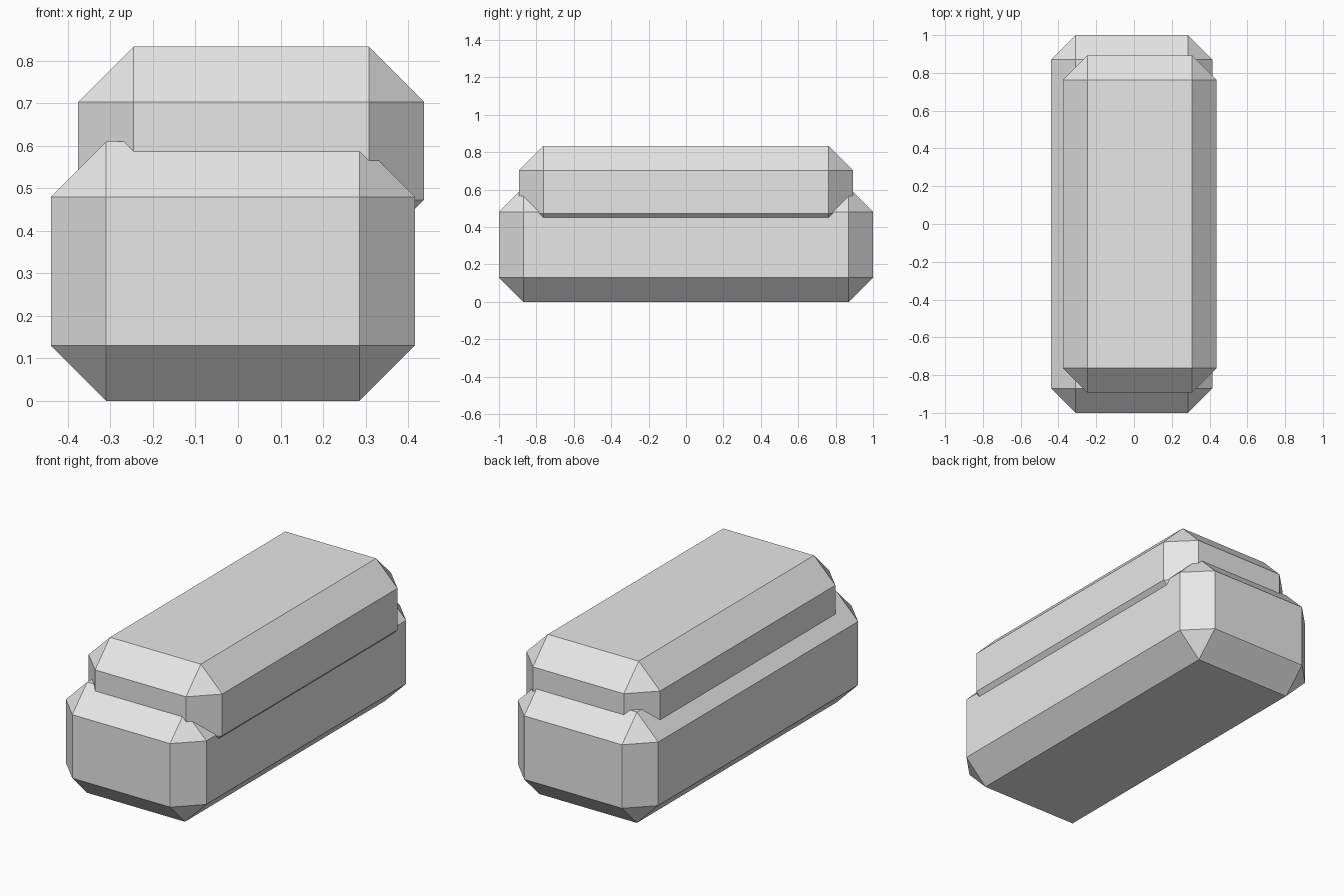
import bpy
import bmesh
from mathutils import Vector

cube = bpy.data.objects.get("Cube")
if cube:
    bpy.data.objects.remove(cube, do_unlink=True)

# Single light grey material
grey = bpy.data.materials.new("light_grey")
grey.use_nodes = True
colour = (0.8, 0.8, 0.8, 1)
grey.diffuse_color = colour
grey.node_tree.nodes["Principled BSDF"].inputs["Base Color"].default_value = colour

CHAMFER = 0.13


def chamfered_box(name, low, high):
    """Flat-shaded box with every edge chamfered, spanning low to high."""
    low, high = Vector(low), Vector(high)
    bm = bmesh.new()
    bmesh.ops.create_cube(bm, size=1)
    bmesh.ops.scale(bm, vec=high - low, verts=bm.verts)
    bmesh.ops.bevel(bm, geom=bm.edges[:], offset=CHAMFER, segments=1,
                    affect='EDGES')
    mesh = bpy.data.meshes.new(name)
    bm.to_mesh(mesh)
    bm.free()
    mesh.materials.append(grey)
    box = bpy.data.objects.new(name, mesh)
    box.location = (low + high) / 2
    bpy.context.collection.objects.link(box)
    return box


# Large lower block, and a smaller block sunk into its top, shifted to +x
chamfered_box("lower_block", (-0.44, -1, 0), (0.416, 1, 0.61))
chamfered_box("upper_block", (-0.376, -0.893, 0.343), (0.438, 0.893, 0.833))
